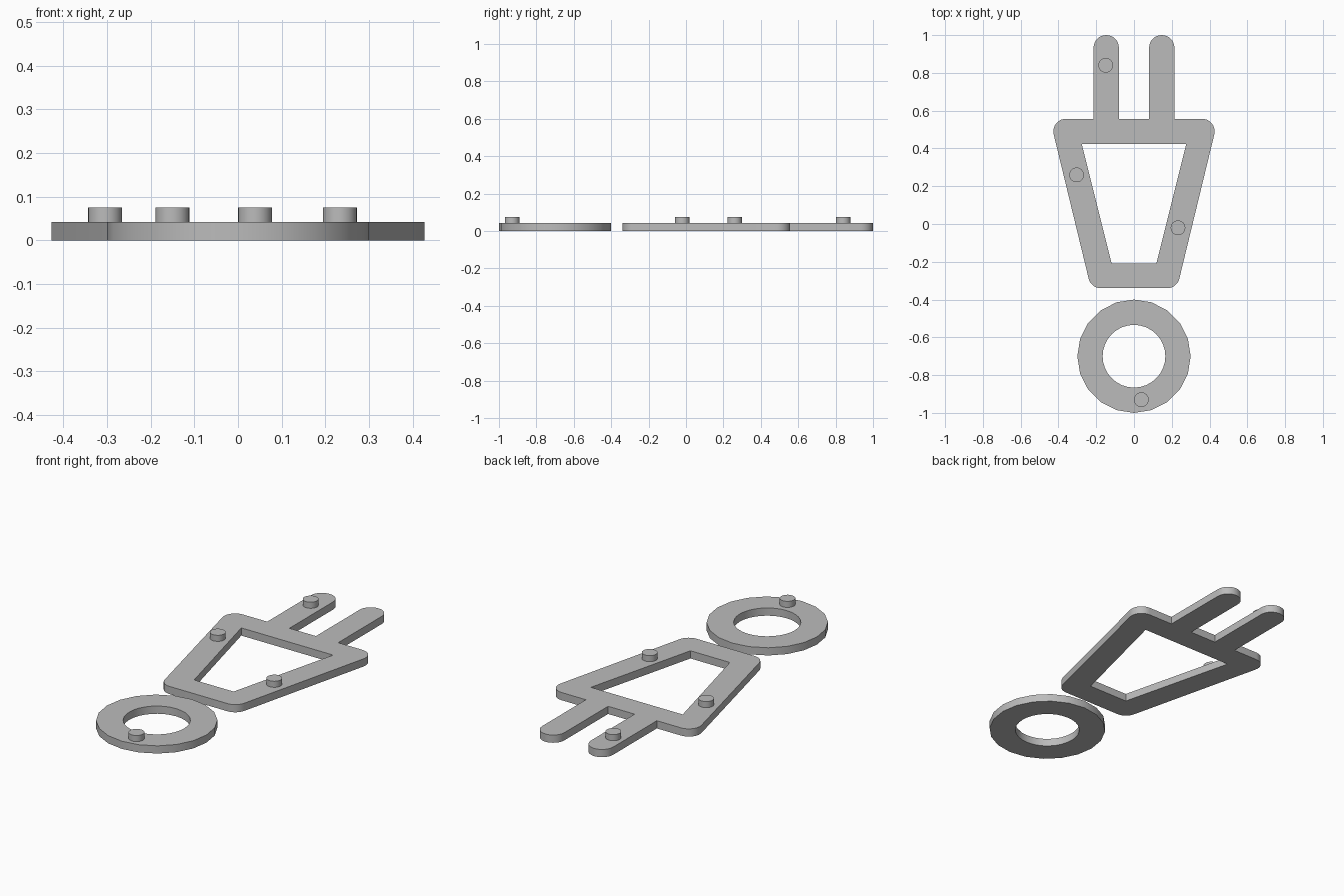
import bpy
import bmesh
from math import sin, cos, radians

cube = bpy.data.objects.get("Cube")
if cube:
    bpy.data.objects.remove(cube, do_unlink=True)

THICK = 0.042    # plate thickness
PEG_TOP = 0.075  # height of the pegs
R = 0.067        # half the bar width, also the corner radius

grey = bpy.data.materials.new("plain grey")
grey.use_nodes = True
colour = (0.5, 0.5, 0.5, 1)
grey.diffuse_color = colour
grey.node_tree.nodes["Principled BSDF"].inputs["Base Color"].default_value = colour


def arc(cx, cy, r, start, end, steps):
    """Points along an arc, angles in degrees."""
    angles = [radians(start + (end - start) * i / steps) for i in range(steps + 1)]
    return [(cx + r * cos(a), cy + r * sin(a)) for a in angles]


def circle(cx, cy, r, sides):
    return arc(cx, cy, r, 0, 360, sides)[:-1]


def mirrored(half):
    """Close a right-hand half outline with its reflection in x."""
    return half + [(-x, y) for x, y in reversed(half)]


def plate(name, loops, bottom, top):
    """Fill the loops (outline, then holes) and extrude them upward."""
    bm = bmesh.new()
    for loop in loops:
        verts = [bm.verts.new((x, y, bottom)) for x, y in loop]
        for i, v in enumerate(verts):
            bm.edges.new((verts[i - 1], v))
    bmesh.ops.triangle_fill(bm, use_beauty=True, edges=bm.edges[:], normal=(0, 0, 1))
    result = bmesh.ops.extrude_face_region(bm, geom=bm.faces[:], use_keep_orig=True)
    raised = [g for g in result["geom"] if isinstance(g, bmesh.types.BMVert)]
    bmesh.ops.translate(bm, verts=raised, vec=(0, 0, top - bottom))
    bmesh.ops.recalc_face_normals(bm, faces=bm.faces[:])
    mesh = bpy.data.meshes.new(name)
    bm.to_mesh(mesh)
    bm.free()
    mesh.materials.append(grey)
    obj = bpy.data.objects.new(name, mesh)
    bpy.context.collection.objects.link(obj)
    bpy.ops.object.select_all(action="DESELECT")
    obj.select_set(True)
    bpy.context.view_layer.objects.active = obj
    bpy.ops.object.shade_smooth_by_angle(angle=radians(30))
    return obj


# Tapered frame with two round-ended prongs
prong = [(0.08, 0.557)] + arc(0.147, 0.933, R, 180, 0, 16) + [(0.214, 0.557)]
corners = arc(0.36, 0.49, R, 90, -14, 10) + arc(0.175, -0.273, R, -14, -90, 8)
window = mirrored([(0.277, 0.424), (0.119, -0.208)])
plate("tapered_frame", [mirrored(prong + corners), window], 0, THICK)

# Separate ring
plate("ring", [circle(0, -0.7, 0.3, 20), circle(0, -0.7, 0.166, 32)], 0, THICK)

# Small round pegs standing on the plates
pegs = {
    "prong_peg": (-0.15, 0.84),
    "right_bar_peg": (-0.304, 0.26),
    "left_bar_peg": (0.233, -0.02),
    "ring_peg": (0.039, -0.93),
}
for name, (x, y) in pegs.items():
    plate(name, [circle(x, y, 0.039, 24)], THICK, PEG_TOP)
